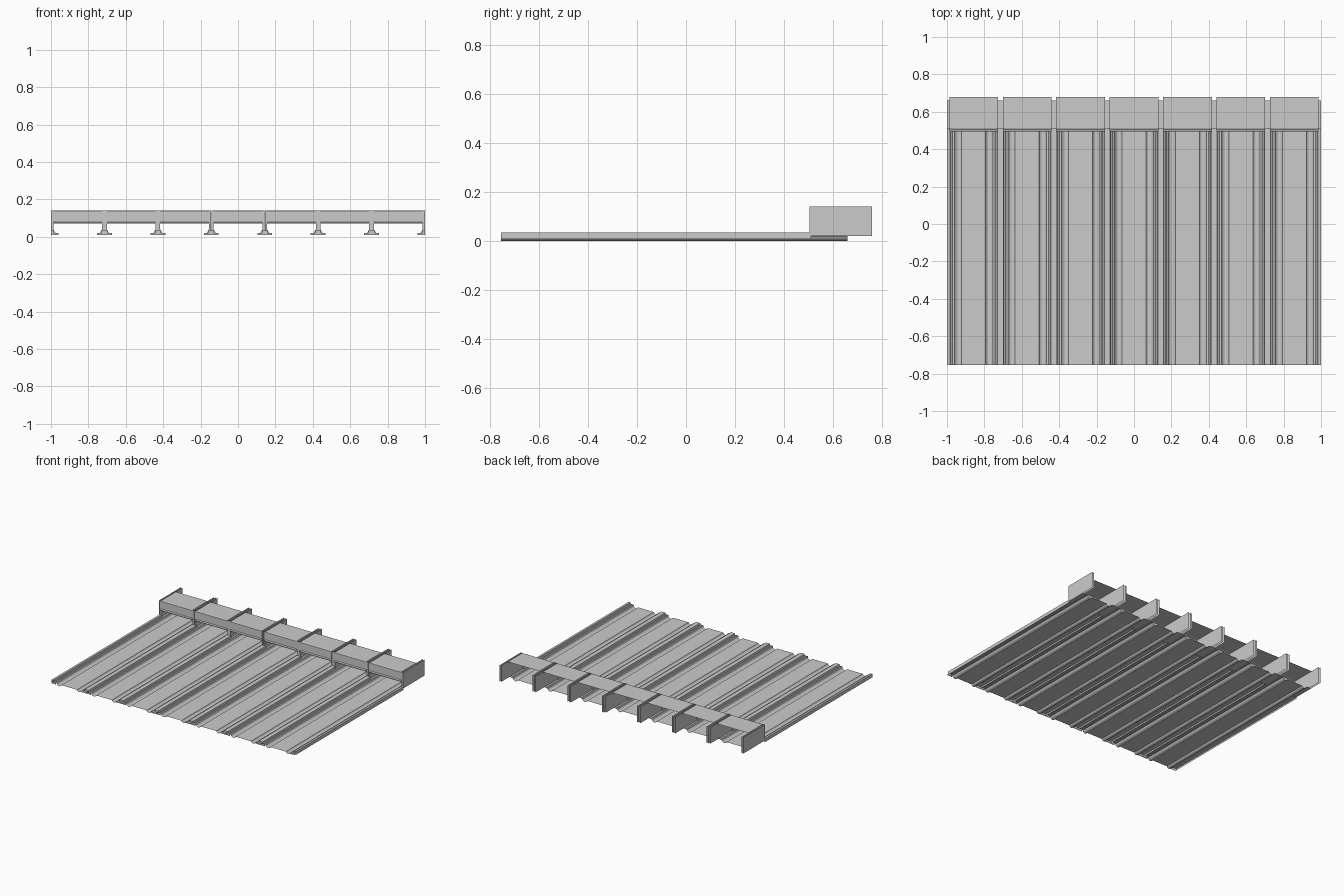
import bpy

if "Cube" in bpy.data.objects:
    bpy.data.objects.remove(bpy.data.objects["Cube"])

PITCH = 2 / 7
HALF = PITCH / 2
LANES = [(i - 3) * PITCH for i in range(7)]


def make(name, verts, faces):
    me = bpy.data.meshes.new(name)
    me.from_pydata(verts, [], faces)
    me.update()
    ob = bpy.data.objects.new(name, me)
    bpy.context.collection.objects.link(ob)
    return ob


def sheet_y(name, profile, y0, y1):
    """Open x-z profile swept along y as a thin sheet."""
    n = len(profile)
    verts = [(x, y, z) for y in (y0, y1) for x, z in profile]
    return make(name, verts, [(i, i + 1, n + i + 1, n + i) for i in range(n - 1)])


def sheet_x(name, profile, x0, x1):
    """Open y-z profile swept along x as a thin sheet."""
    n = len(profile)
    verts = [(x, y, z) for x in (x0, x1) for y, z in profile]
    return make(name, verts, [(i, n + i, n + i + 1, i + 1) for i in range(n - 1)])


def plate(name, x0, x1, y, z0, z1):
    return make(name, [(x0, y, z0), (x1, y, z0), (x1, y, z1), (x0, y, z1)], [(0, 1, 2, 3)])


# half profiles measured from the lane centre
gutter = [(.064, .013), (.068, .006), (.076, .001), (.084, 0), (.092, .003),
          (.099, .009), (.103, .017), (.113, .017), (.116, .02), (HALF, .02)]
cap = [(.124, .02), (.127, .033), (HALF, .033), (HALF, .008)]

for cx in LANES:
    # lane bed
    sheet_y("lane_bed", [(cx - .064, .013), (cx + .064, .013)], -.755, .66)

    for s in (-1, 1):
        side = lambda p: [(cx + s * x, z) for x, z in p][::s]
        # gutter and raised divider cap
        sheet_y("gutter", side(gutter), -.755, .66)
        sheet_y("divider_cap", side(cap), -.755, .51)
        xs = sorted((cx + s * .103, cx + s * HALF))
        plate("divider_end", *xs, -.76, .009, .02)
        xs = sorted((cx + s * .127, cx + s * HALF))
        plate("cap_end", *xs, -.755, .02, .033)

        # hood side walls and front post
        for x in (.13, HALF):
            wx = cx + s * x
            make("side_wall", [(wx, .505, .02), (wx, .76, .02), (wx, .76, .14), (wx, .505, .14)],
                 [(0, 1, 2, 3)])
        plate("front_post", *sorted((cx + s * .13, cx + s * .1425)), .507, .015, .14)
        # flared foot of the post
        a, b, c = (cx + s * k for k in (.117, .13, .13))
        make("post_foot", [(a, .507, .017), (b, .507, .017), (c, .507, .04)], [(0, 1, 2)])

    # hood top, fascia and lower lip
    hood = [(.68, .14), (.512, .14), (.505, .137), (.505, .08), (.495, .076), (.495, .071), (.512, .071)]
    sheet_x("hood", hood, cx - .13, cx + .13)
